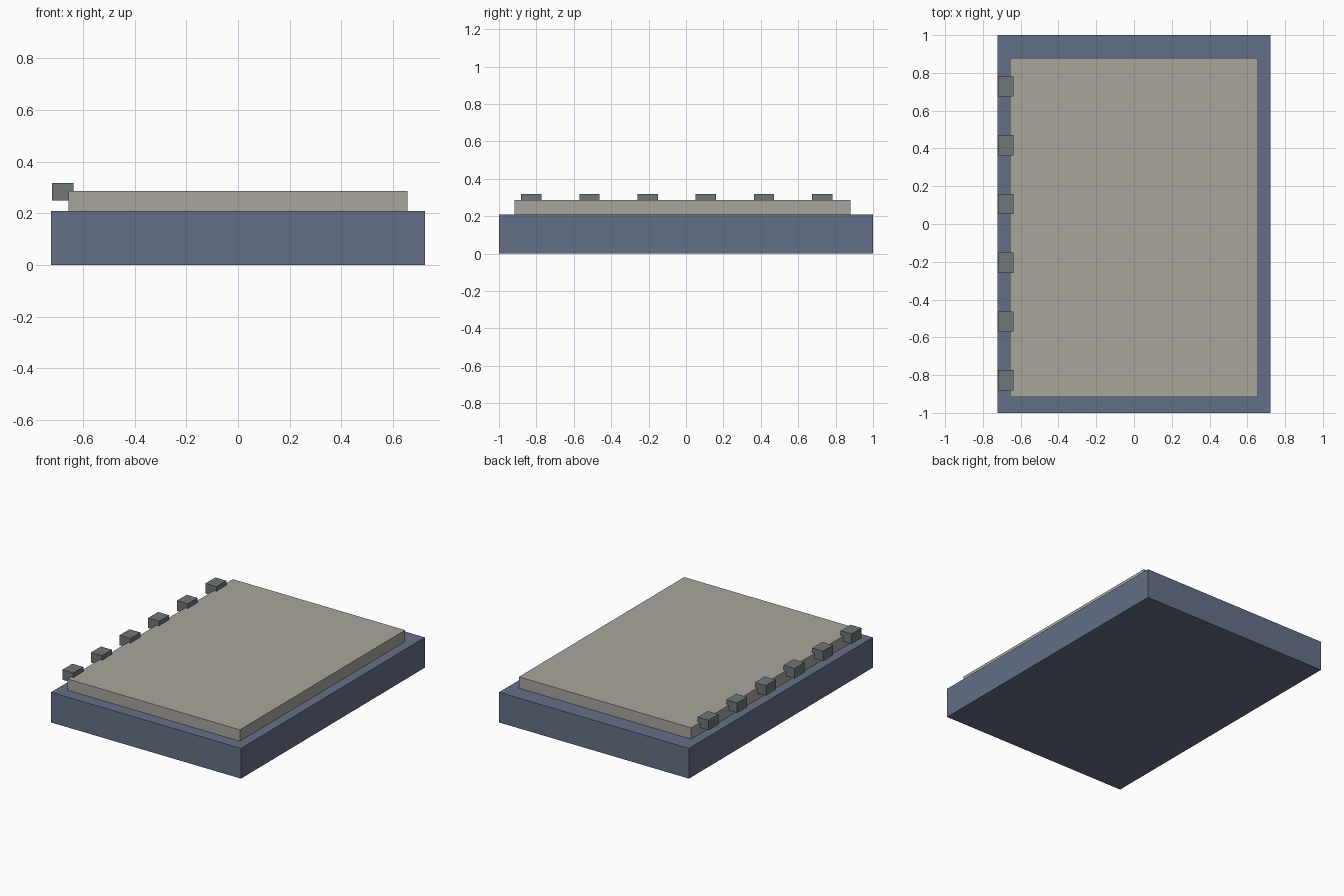
import bpy
from mathutils import Vector

if "Cube" in bpy.data.objects:
    bpy.data.objects.remove(bpy.data.objects["Cube"])


def material(name, color):
    mat = bpy.data.materials.new(name)
    mat.diffuse_color = (*color, 1.0)
    mat.use_nodes = True
    mat.node_tree.nodes["Principled BSDF"].inputs["Base Color"].default_value = mat.diffuse_color
    return mat


def box(name, low, high, mat):
    low, high = Vector(low), Vector(high)
    bpy.ops.mesh.primitive_cube_add(size=1, location=(low + high) / 2)
    obj = bpy.context.object
    obj.name = name
    obj.scale = high - low
    bpy.ops.object.transform_apply(location=False, rotation=False, scale=True)
    obj.data.materials.append(mat)
    return obj


blue = material("slate_blue", (0.13, 0.16, 0.24))
beige = material("warm_grey", (0.40, 0.38, 0.34))
grey = material("dark_grey", (0.16, 0.18, 0.19))

# Thick lower block
box("base", (-0.723, -1.0, 0.0), (0.723, 1.0, 0.208), blue)

# Thinner slab on top, set slightly towards the front
box("top_slab", (-0.656, -0.917, 0.208), (0.656, 0.88, 0.286), beige)

# Row of small tabs gripping the left edge of the slab
TAB_COUNT, FIRST_Y, SPACING, HALF_WIDTH = 6, -0.827, 0.311, 0.054
for i in range(TAB_COUNT):
    y = FIRST_Y + i * SPACING
    box(f"edge_tab_{i + 1}", (-0.72, y - HALF_WIDTH, 0.249),
        (-0.637, y + HALF_WIDTH, 0.318), grey)
